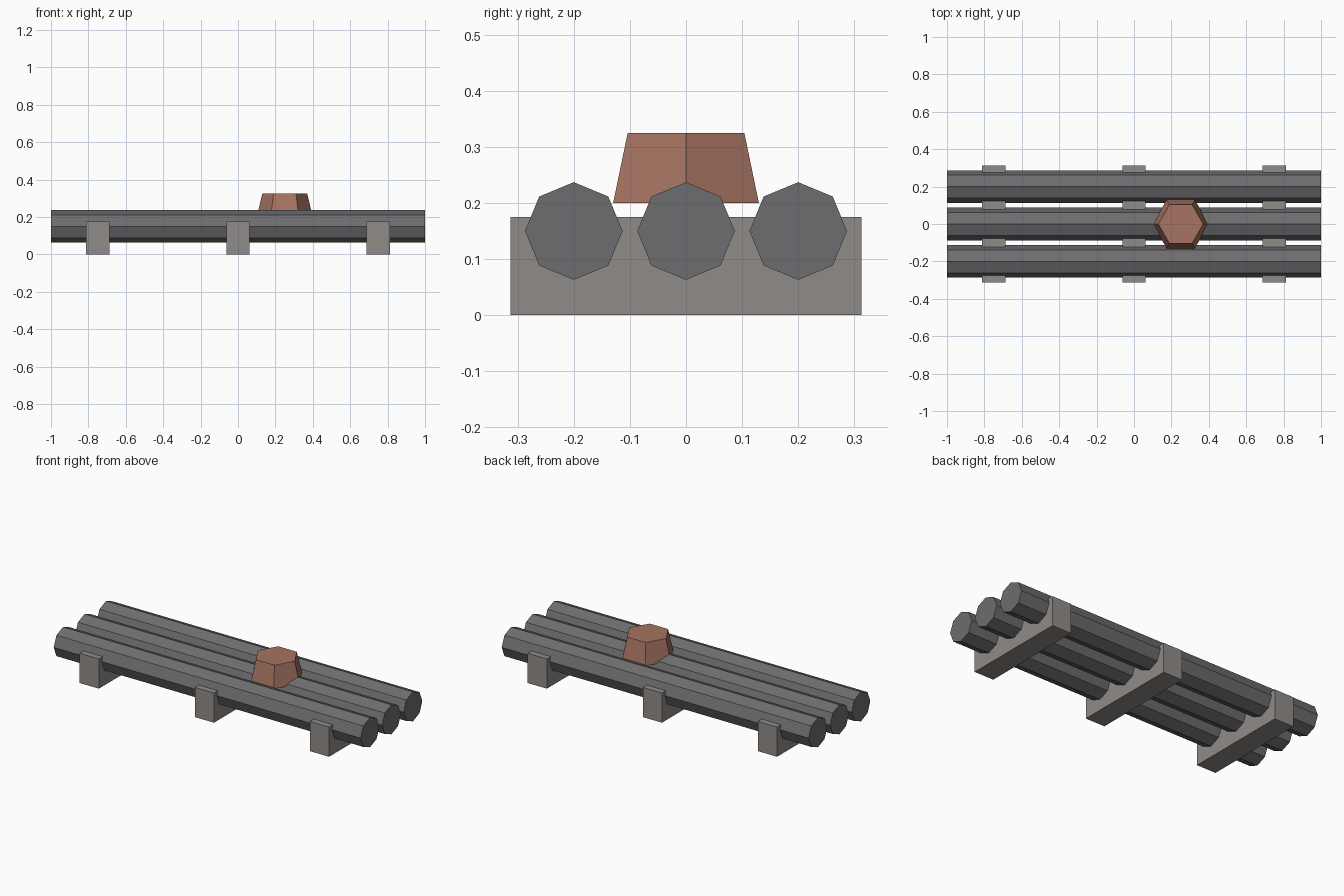
import bpy
from math import pi

cube = bpy.data.objects.get("Cube")
if cube:
    bpy.data.objects.remove(cube, do_unlink=True)


def make_material(name, rgb):
    mat = bpy.data.materials.new(name)
    mat.use_nodes = True
    color = (*rgb, 1)
    mat.diffuse_color = color
    mat.node_tree.nodes["Principled BSDF"].inputs["Base Color"].default_value = color
    return mat


def finish(name, mat):
    obj = bpy.context.object
    obj.name = name
    obj.data.materials.append(mat)
    return obj


steel = make_material("dark steel", (0.155, 0.155, 0.162))
stone = make_material("warm grey concrete", (0.28, 0.26, 0.243))
copper = make_material("rust brown", (0.38, 0.175, 0.122))

# Three octagonal pipes running along x, a corner pointing straight up
for name, y in (("front", -0.2), ("middle", 0), ("back", 0.2)):
    bpy.ops.mesh.primitive_cylinder_add(vertices=8, radius=0.087, depth=2,
                                        location=(0, y, 0.15), rotation=(0, pi / 2, 0))
    finish(name + "_pipe", steel)

# Three block supports carrying the pipes
for name, x in (("right", -0.75), ("centre", 0), ("left", 0.75)):
    bpy.ops.mesh.primitive_cube_add(size=1, location=(x, 0, 0.0875))
    support = finish(name + "_support", stone)
    support.scale = (0.125, 0.626, 0.175)

# Tapered hexagonal valve cap on the middle pipe, corners along x
bpy.ops.mesh.primitive_cone_add(vertices=6, radius1=0.15, radius2=0.12, depth=0.125,
                                location=(0.25, 0, 0.2625), rotation=(0, 0, pi / 2))
finish("valve_cap", copper)
